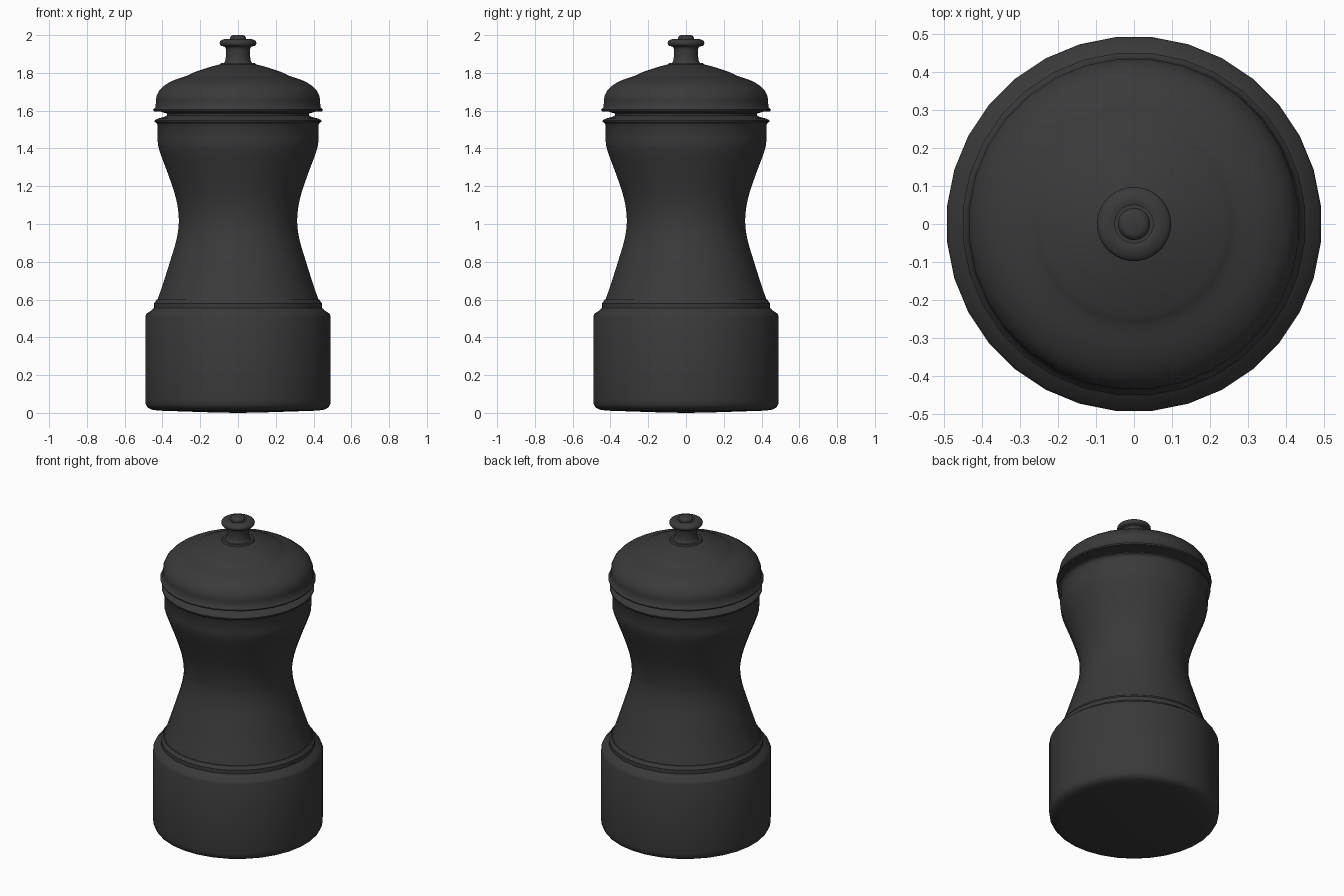
import bpy, bmesh, math
from mathutils import Matrix

cube = bpy.data.objects.get("Cube")
if cube:
    bpy.data.objects.remove(cube, do_unlink=True)

SIDES = 32

black = bpy.data.materials.new("matte black")
black.use_nodes = True
colour = (0.042, 0.042, 0.042, 1)
black.diffuse_color = colour
shader = black.node_tree.nodes["Principled BSDF"]
shader.inputs["Base Color"].default_value = colour
shader.inputs["Roughness"].default_value = 0.6


def curve_through(points, steps=3):
    """Smooth profile passing through a few (radius, height) points."""
    padded = [points[0]] + points + [points[-1]]
    out = []
    for a, b, c, d in zip(padded, padded[1:], padded[2:], padded[3:]):
        for i in range(steps):
            t = i / steps
            out.append(tuple(
                0.5 * (2 * q + (r - p) * t + (2 * p - 5 * q + 4 * r - s) * t * t
                       + (3 * q - p - 3 * r + s) * t ** 3)
                for p, q, r, s in zip(a, b, c, d)))
    return out + [points[-1]]


def lathe(name, profile):
    """Turn a profile, listed bottom to top, around the z axis."""
    bm = bmesh.new()
    widen = 1 / math.cos(math.pi / SIDES)
    verts = [bm.verts.new((r * widen, 0, z)) for r, z in profile]
    edges = [bm.edges.new(pair) for pair in zip(verts, verts[1:])]
    bmesh.ops.spin(bm, geom=verts + edges, cent=(0, 0, 0), axis=(0, 0, 1),
                   angle=math.tau, steps=SIDES, use_merge=True)
    bmesh.ops.remove_doubles(bm, verts=bm.verts, dist=0.0005)
    # Flat sides, not corners, lie on the axes
    bm.transform(Matrix.Rotation(math.pi / SIDES, 4, 'Z'))
    bmesh.ops.recalc_face_normals(bm, faces=bm.faces)
    mesh = bpy.data.meshes.new(name)
    bm.to_mesh(mesh)
    bm.free()
    mesh.materials.append(black)
    obj = bpy.data.objects.new(name, mesh)
    bpy.context.collection.objects.link(obj)
    bpy.ops.object.select_all(action='DESELECT')
    obj.select_set(True)
    bpy.context.view_layer.objects.active = obj
    bpy.ops.object.shade_smooth_by_angle(angle=math.radians(40))
    return obj


# Wide base with a softly rounded foot and a stepped shoulder
lathe("base", [(0, 0), (.12, .002), (.42, .012), (.455, .017), (.478, .028),
               (.488, .045), (.491, .07), (.491, .51), (.485, .525),
               (.455, .545), (.446, .555), (.446, .58), (.438, .587),
               (.432, .6), (.40, .6), (0, .6)])

# Waisted body with a lip and a narrow neck under the lid
waist = curve_through([(.424, .605), (.395, .69), (.357, .81), (.325, .92),
                       (.313, 1.02), (.327, 1.13), (.365, 1.25),
                       (.41, 1.37), (.424, 1.42)])
lathe("body", [(0, .59), (.43, .59)] + waist +
      [(.426, 1.45), (.426, 1.525), (.431, 1.534), (.441, 1.541),
       (.441, 1.549), (.425, 1.558), (.39, 1.567), (.375, 1.575),
       (.375, 1.6), (0, 1.6)])

# Domed lid with a thin flared rim
dome = curve_through([(.434, 1.645), (.43, 1.68), (.405, 1.72), (.35, 1.757),
                      (.27, 1.785), (.24, 1.8), (.16, 1.828), (.095, 1.845)])
lathe("lid", [(0, 1.584), (.375, 1.584), (.41, 1.595), (.447, 1.597),
              (.449, 1.605), (.438, 1.618)] + dome + [(.09, 1.853), (0, 1.853)])

# Turned knob with a flared head
head = curve_through([(.064, 1.925), (.07, 1.938), (.09, 1.944), (.097, 1.956),
                      (.092, 1.97), (.068, 1.98), (.05, 1.978)])
lathe("knob", [(0, 1.85), (.078, 1.85), (.07, 1.858), (.065, 1.875)] + head)

# Small rounded nut on the knob
lathe("knob_nut", [(0, 1.975), (.042, 1.975), (.042, 1.986), (.037, 1.995),
                   (.027, 2), (0, 2)])
